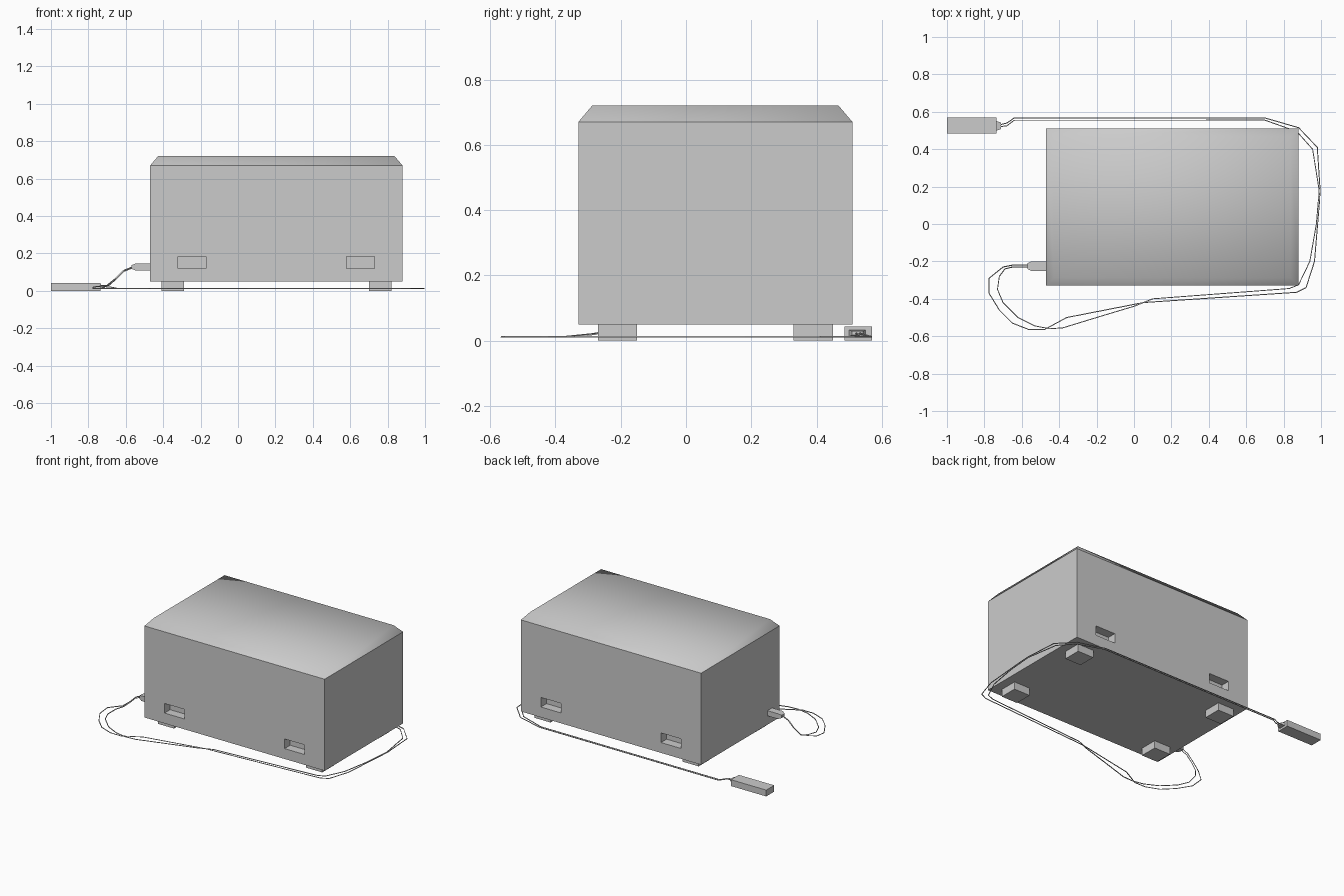
import bpy
import bmesh
from mathutils import Vector

cube = bpy.data.objects.get("Cube")
if cube:
    bpy.data.objects.remove(cube)

GREY = (0.6, 0.6, 0.6, 1)
grey = bpy.data.materials.new("plain grey")
grey.use_nodes = True
grey.diffuse_color = GREY
grey.node_tree.nodes["Principled BSDF"].inputs["Base Color"].default_value = GREY


def add_object(name, data):
    obj = bpy.data.objects.new(name, data)
    bpy.context.collection.objects.link(obj)
    data.materials.append(grey)
    return obj


def box(name, low, high, end=None, inset=(0, 0)):
    """Box from corner to corner; the end direction can taper inward."""
    low, high = Vector(low), Vector(high)
    bm = bmesh.new()
    bmesh.ops.create_cube(bm, size=1)
    for v in bm.verts:
        tapered = end is not None and v.co.dot(end) > 0
        side = v.co.copy()
        v.co = (low + high) / 2 + Vector(a * b for a, b in zip(side, high - low))
        if tapered:
            free = [i for i in range(3) if end[i] == 0]
            for axis, amount in zip(free, inset):
                v.co[axis] -= amount if side[axis] > 0 else -amount
    mesh = bpy.data.meshes.new(name)
    bm.to_mesh(mesh)
    bm.free()
    return add_object(name, mesh)


# Case: box with a sloped, softly shaded lid
X0, X1, Y0, Y1 = -0.47, 0.88, -0.33, 0.51
BASE, SHOULDER, TOP = 0.05, 0.67, 0.72
case = box("case", (X0, Y0, BASE), (X1, Y1, SHOULDER))
bm = bmesh.new()
bm.from_mesh(case.data)
lid = max(bm.faces, key=lambda f: f.calc_center_median().z)
slopes = bmesh.ops.inset_region(bm, faces=[lid], thickness=0.06)["faces"]
for v in lid.verts:
    v.co.z = TOP
for f in [lid] + slopes:
    f.smooth = True
bm.to_mesh(case.data)
bm.free()

# Hand holds cut into the front and back
DEPTH = 0.06
for x in (-0.32, 0.58):
    for y in (Y0, Y1):
        cutter = box("slot_cutter", (x, y - DEPTH, 0.12), (x + 0.15, y + DEPTH, 0.185))
        cutter.hide_render = True
        cut = case.modifiers.new("slot", "BOOLEAN")
        cut.operation = "DIFFERENCE"
        cut.solver = "EXACT"
        cut.object = cutter
        bpy.context.view_layer.objects.active = case
        bpy.ops.object.modifier_apply(modifier=cut.name)
        bpy.data.objects.remove(cutter)

# Feet
for side, x in (("right", -0.41), ("left", 0.70)):
    for end, y in (("front", -0.27), ("back", 0.33)):
        box(f"{end}_{side}_foot", (x, y, 0), (x + 0.12, y + 0.12, BASE))

# Cable plug in the case, and power brick with its strain relief
LEFTWARD = Vector((-1, 0, 0))
box("plug", (-0.55, -0.25, 0.11), (X0, -0.20, 0.145))
box("plug_tip", (-0.57, -0.25, 0.11), (-0.55, -0.20, 0.145), LEFTWARD, (0.01, 0.008))
box("power_brick", (-1, 0.485, 0), (-0.735, 0.57, 0.043))
box("strain_relief", (-0.735, 0.50, 0.013), (-0.71, 0.55, 0.033), -LEFTWARD, (0.008, 0.004))


# Twin wires lying on the ground
def wire(name, start, path, finish):
    points = [(*p, 0.012) for p in path]
    points = start + points + finish
    curve = bpy.data.curves.new(name, "CURVE")
    curve.dimensions = "3D"
    curve.bevel_depth = 0.003
    curve.bevel_resolution = 0
    curve.use_fill_caps = True
    spline = curve.splines.new("POLY")
    spline.points.add(len(points) - 1)
    for point, co in zip(spline.points, points):
        point.co = (*co, 1)
    spline.use_smooth = False
    add_object(name, curve)


wire("outer_wire",
     [(-0.56, -0.22, 0.13), (-0.61, -0.22, 0.11), (-0.65, -0.22, 0.07),
      (-0.70, -0.23, 0.03), (-0.775, -0.29, 0.02)],
     [(-0.775, -0.37), (-0.72, -0.46), (-0.65, -0.53), (-0.56, -0.565),
      (-0.48, -0.565), (-0.36, -0.50), (0.05, -0.42), (0.87, -0.365),
      (0.92, -0.34), (0.965, -0.20), (0.99, 0.10), (0.995, 0.18),
      (0.98, 0.41), (0.88, 0.515), (0.70, 0.567), (-0.64, 0.567)],
     [(-0.68, 0.54, 0.02), (-0.72, 0.53, 0.023)])
wire("inner_wire",
     [(-0.56, -0.23, 0.125), (-0.61, -0.23, 0.105), (-0.65, -0.23, 0.065),
      (-0.69, -0.24, 0.03), (-0.72, -0.28, 0.02)],
     [(-0.73, -0.35), (-0.70, -0.42), (-0.62, -0.50), (-0.53, -0.545),
      (-0.45, -0.56), (-0.38, -0.555), (-0.20, -0.50), (0, -0.44),
      (0.10, -0.40), (0.83, -0.345), (0.88, -0.325), (0.94, -0.20),
      (0.975, 0), (0.99, 0.18), (0.955, 0.40), (0.87, 0.495),
      (0.70, 0.555), (-0.64, 0.555)],
     [(-0.68, 0.525, 0.02), (-0.72, 0.52, 0.023)])
